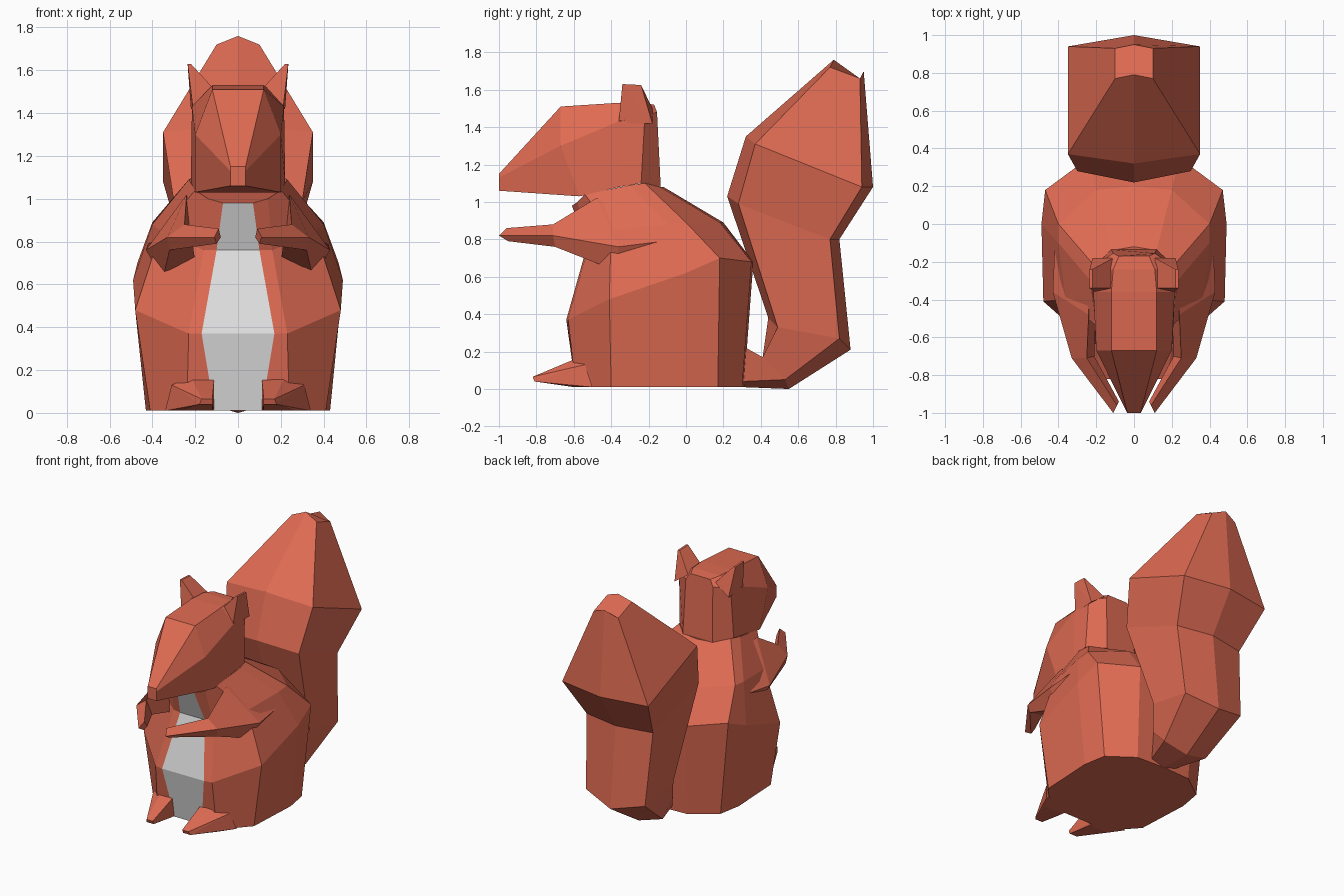
import bpy, bmesh


def material(name, rgb):
    m = bpy.data.materials.new(name)
    m.diffuse_color = (*rgb, 1)
    return m


FUR = material("red_fur", (0.73, 0.145, 0.085))
BELLY = material("pale_belly", (0.74, 0.74, 0.74))


def finish(bm, name):
    bmesh.ops.recalc_face_normals(bm, faces=bm.faces[:])
    me = bpy.data.meshes.new(name)
    bm.to_mesh(me)
    bm.free()
    me.materials.append(FUR)
    me.materials.append(BELLY)
    ob = bpy.data.objects.new(name, me)
    bpy.context.collection.objects.link(ob)
    return ob


def loft(name, rings, belly_column=None):
    """Skin a stack of closed rings and cap both ends."""
    bm = bmesh.new()
    loops = [[bm.verts.new(p) for p in r] for r in rings]
    n = len(rings[0])
    for a, b in zip(loops, loops[1:]):
        for i in range(n):
            j = (i + 1) % n
            f = bm.faces.new((a[i], a[j], b[j], b[i]))
            if i == belly_column:
                f.material_index = 1
    bm.faces.new(loops[0])
    bm.faces.new(loops[-1])
    return finish(bm, name)


def hull(name, points):
    bm = bmesh.new()
    for p in points:
        bm.verts.new(p)
    bmesh.ops.convex_hull(bm, input=bm.verts[:])
    bmesh.ops.dissolve_limit(bm, angle_limit=0.02, verts=bm.verts[:], edges=bm.edges[:])
    return finish(bm, name)


def whole(half):
    """Complete a half ring by mirroring it across x = 0."""
    return half + [(-x, y, z) for x, y, z in reversed(half) if x]


def flip(points):
    return [(-x, y, z) for x, y, z in points]


# Body: base, widest belly, shoulders, neck; the front column is pale
body = [
    [(.11, -.58, .01), (.24, -.59, .01), (.41, -.40, .01), (.43, 0, .01),
     (.40, .17, .01), (.22, .30, .01), (0, .31, .01)],
    [(.17, -.64, .37), (.23, -.63, .37), (.48, -.41, .48), (.49, 0, .62),
     (.47, .18, .70), (.24, .35, .68), (0, .36, .68)],
    [(.10, -.53, .76), (.16, -.52, .76), (.36, -.40, .85), (.40, -.10, .88),
     (.40, 0, .89), (.20, .18, .89), (0, .20, .89)],
    [(.07, -.61, .98), (.14, -.58, 1.0), (.20, -.54, 1.04), (.23, -.30, 1.09),
     (.21, -.22, 1.10), (.12, -.14, 1.08), (0, -.12, 1.08)],
]
rings = [whole(r) for r in body]
loft("body", rings, belly_column=len(rings[0]) - 1)

# Head: nose to nape, each half ring is crown, cheek, jaw
head = [
    [(.035, -1, 1.15), (.036, -1, 1.13), (.035, -1, 1.06)],
    [(.12, -.67, 1.51), (.20, -.67, 1.30), (.20, -.57, 1.03)],
    [(.12, -.36, 1.53), (.215, -.36, 1.43), (.22, -.36, 1.08)],
    [(.11, -.24, 1.53), (.21, -.22, 1.46), (.22, -.24, 1.10)],
    [(.08, -.17, 1.52), (.11, -.155, 1.48), (.12, -.135, 1.08)],
]
loft("head", [whole(r) for r in head])

# Tail: (front ridge y,z), (front side x,y,z), (back side x,y,z), (back ridge y,z)
tail = [
    ((.30, .22), (.10, .32, .22), (.10, .30, .04), (.30, .01)),
    ((.41, .17), (.18, .41, .17), (.18, .53, .05), (.55, 0)),
    ((.44, .38), (.24, .49, .33), (.24, .82, .27), (.88, .21)),
    ((.22, 1.03), (.30, .28, .99), (.27, .77, .80), (.82, .80)),
    ((.32, 1.35), (.35, .37, 1.31), (.35, .94, 1.08), (1.0, 1.08)),
    ((.79, 1.76), (.10, .77, 1.72), (.10, .93, 1.66), (.95, 1.70)),
]
loft("tail", [whole([(0, *a), b, c, (0, *d)]) for a, b, c, d in tail])

# Arms: shoulder, elbow, wrist, hand
arm = [
    [(.25, -.10, .95), (.42, -.12, .79), (.41, -.14, .75), (.20, -.15, .80)],
    [(.24, -.48, 1.02), (.43, -.36, .76), (.35, -.37, .63), (.20, -.40, .70)],
    [(.25, -.71, .88), (.33, -.71, .82), (.32, -.70, .76), (.21, -.70, .78)],
    [(.09, -.96, .86), (.11, -1.0, .82), (.10, -.95, .79), (.08, -.94, .82)],
]
# Ears: slanted base with a thin tip edge
ear = [(.11, -.34, 1.51), (.21, -.36, 1.42), (.22, -.18, 1.42), (.11, -.18, 1.50),
       (.235, -.34, 1.63), (.22, -.34, 1.63), (.235, -.24, 1.625), (.22, -.24, 1.625)]
# Feet: wedge tapering to a blunt toe
foot = [(.11, -.56, .17), (.22, -.57, .17), (.31, -.54, .13), (.34, -.50, .01),
        (.11, -.50, .01), (.12, -.60, .01), (.27, -.60, .01),
        (.12, -.82, .065), (.17, -.82, .065), (.12, -.81, .04), (.18, -.81, .04)]

for side, f in (("right", lambda p: p), ("left", flip)):
    loft(side + "_arm", [f(r) for r in arm])
    hull(side + "_ear", f(ear))
    hull(side + "_foot", f(foot))
